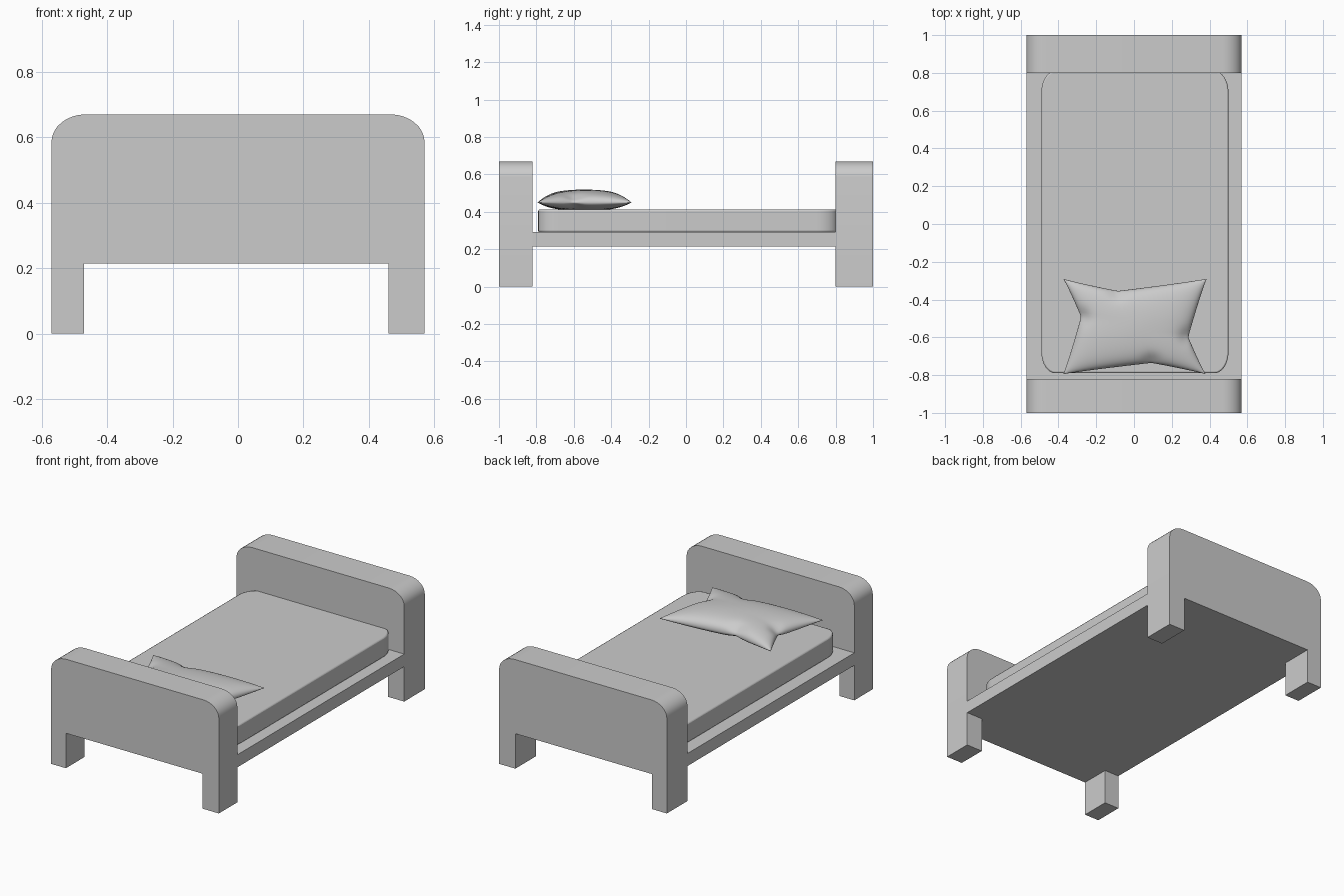
import bpy, bmesh
from math import sin, cos, pi, exp, radians
from mathutils import Vector

if "Cube" in bpy.data.objects:
    bpy.data.objects.remove(bpy.data.objects["Cube"])


def finish(name, bm, angle=35):
    bmesh.ops.recalc_face_normals(bm, faces=bm.faces)
    mesh = bpy.data.meshes.new(name)
    bm.to_mesh(mesh)
    bm.free()
    ob = bpy.data.objects.new(name, mesh)
    bpy.context.collection.objects.link(ob)
    bpy.ops.object.select_all(action='DESELECT')
    ob.select_set(True)
    bpy.context.view_layer.objects.active = ob
    bpy.ops.object.shade_smooth_by_angle(angle=radians(angle))
    return ob


def extrude(name, points, offset, angle=35):
    bm = bmesh.new()
    face = bm.faces.new([bm.verts.new(p) for p in points])
    res = bmesh.ops.extrude_face_region(bm, geom=[face], use_keep_orig=True)
    verts = [g for g in res['geom'] if isinstance(g, bmesh.types.BMVert)]
    bmesh.ops.translate(bm, verts=verts, vec=offset)
    return finish(name, bm, angle)


def arc(cx, cy, rx, ry, start, n=8):
    return [(cx + rx * cos(start + pi / 2 * i / n),
             cy + ry * sin(start + pi / 2 * i / n)) for i in range(n + 1)]


# End boards with their legs
W, H, RX, RZ, LEG, RAIL = 0.57, 0.67, 0.105, 0.085, 0.47, 0.215
profile = ([(-LEG, 0), (-LEG, RAIL), (LEG - 0.01, RAIL), (LEG - 0.01, 0), (W, 0)]
           + arc(W - RX, H - RZ, RX, RZ, 0)
           + arc(-W + RX, H - RZ, RX, RZ, pi / 2) + [(-W, 0)])
for name, y0, y1 in (("footboard", -1.0, -0.82), ("headboard", 0.80, 1.0)):
    extrude(name, [(x, y0, z) for x, z in profile], (0, y1 - y0, 0))

# Bed base
extrude("bed_base", [(-W, -0.82, RAIL), (W, -0.82, RAIL),
                     (W, 0.80, RAIL), (-W, 0.80, RAIL)], (0, 0, 0.077))

# Mattress with rounded corners
x0, x1, y0, y1, rx, ry = -0.49, 0.50, -0.79, 0.81, 0.075, 0.11
plan = (arc(x1 - rx, y1 - ry, rx, ry, 0) + arc(x0 + rx, y1 - ry, rx, ry, pi / 2)
        + arc(x0 + rx, y0 + ry, rx, ry, pi) + arc(x1 - rx, y0 + ry, rx, ry, 1.5 * pi))
mattress = extrude("mattress", [(x, y, 0.291) for x, y in plan], (0, 0, 0.122), 50)
bevel = mattress.modifiers.new("soft_edge", 'BEVEL')
bevel.width, bevel.segments = 0.008, 2
bevel.limit_method, bevel.angle_limit = 'ANGLE', radians(40)

# Pillow: pinched outline filled with a puffed patch, top and underside
A, B = Vector((-0.375, -0.795)), Vector((0.38, -0.795))
C, D = Vector((-0.375, -0.29)), Vector((0.385, -0.29))


def side(p, q, t, pinch, vec):
    k = min(t / pinch, (1 - t) / (1 - pinch))
    return p.lerp(q, t) + Vector(vec) * k ** 0.9


def bottom(u): return side(A, B, u, 0.62, (0, 0.06))
def top(u): return side(C, D, u, 0.38, (0, -0.065))
def left(v): return side(A, C, v, 0.60, (0.095, 0))
def right(v): return side(B, D, v, 0.39, (-0.095, 0))


creases = [bottom(0.62), top(0.38), left(0.60), right(0.39)]
N = 40
bm = bmesh.new()
for height in (0.069, -0.043):
    grid = []
    for j in range(N + 1):
        v = (1 - cos(pi * j / N)) / 2
        row = []
        for i in range(N + 1):
            u = (1 - cos(pi * i / N)) / 2
            p = ((1 - v) * bottom(u) + v * top(u) + (1 - u) * left(v) + u * right(v)
                 - ((1 - u) * (1 - v) * A + u * (1 - v) * B
                    + (1 - u) * v * C + u * v * D))
            puff = max(0, 16 * u * (1 - u) * v * (1 - v)) ** 0.5
            puff = min(1, 1.15 * puff * (1.3 - 0.43 * puff))
            for c in creases:
                puff *= 1 - 0.45 * exp(-(p - c).length_squared / 0.0016)
            row.append(bm.verts.new((p.x, p.y, 0.45 + height * puff)))
        grid.append(row)
    for j in range(N):
        for i in range(N):
            bm.faces.new((grid[j][i], grid[j][i + 1], grid[j + 1][i + 1], grid[j + 1][i]))
bmesh.ops.remove_doubles(bm, verts=[v for v in bm.verts if v.is_boundary], dist=1e-5)
finish("pillow", bm, 60)
